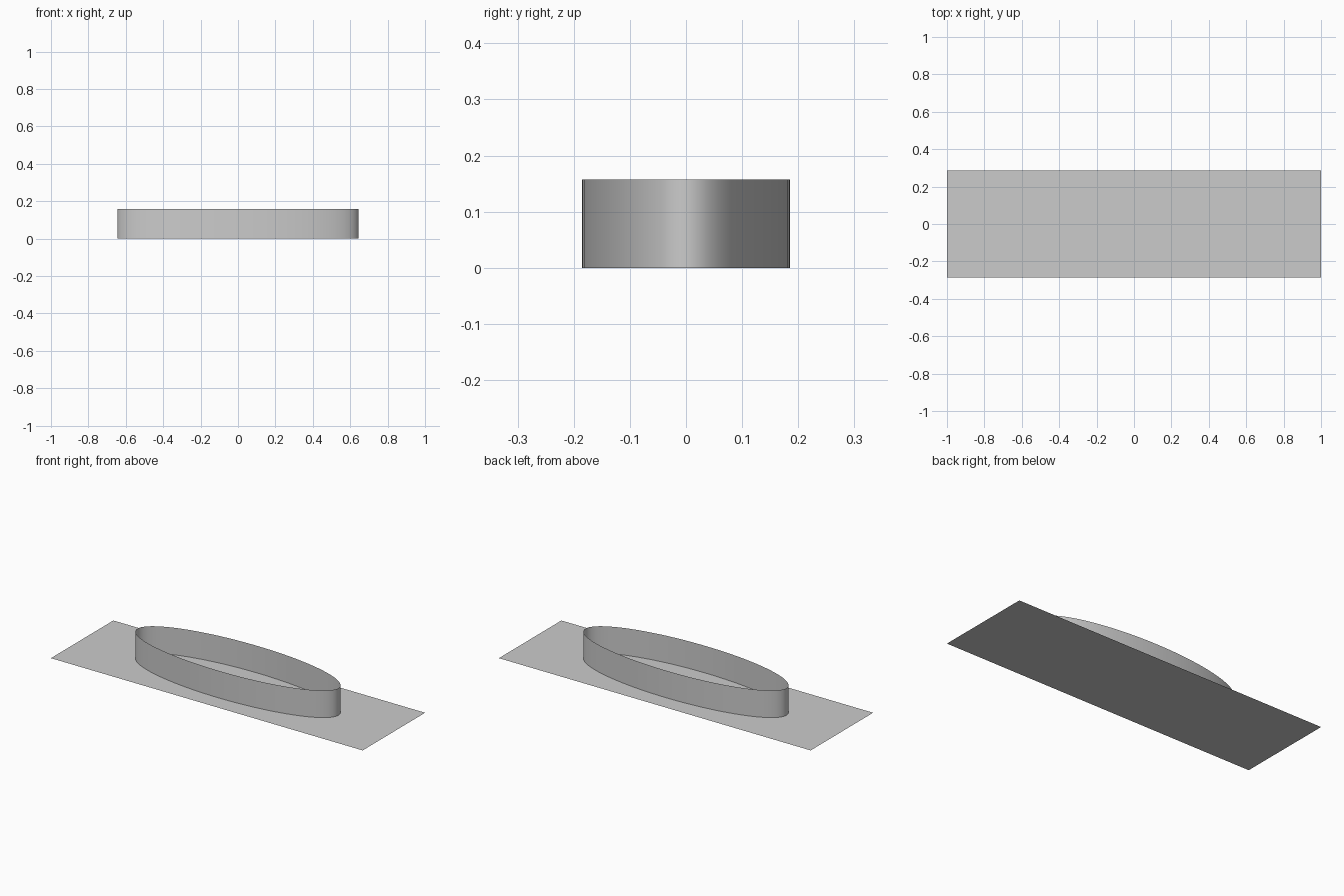
import bpy, bmesh
from mathutils import Matrix

if "Cube" in bpy.data.objects:
    bpy.data.objects.remove(bpy.data.objects["Cube"])


def make_object(name, bm):
    mesh = bpy.data.meshes.new(name)
    bm.to_mesh(mesh)
    bm.free()
    obj = bpy.data.objects.new(name, mesh)
    bpy.context.collection.objects.link(obj)
    return obj


# flat rectangular base sheet
bm = bmesh.new()
bmesh.ops.create_grid(bm, x_segments=1, y_segments=1, size=1.0,
                      matrix=Matrix.Diagonal((1.0, 0.286, 1.0, 1.0)))
make_object("base_sheet", bm)

# thin oval wall, open at top and bottom
HEIGHT = 0.157
bm = bmesh.new()
bmesh.ops.create_cone(bm, cap_ends=False, segments=128,
                      radius1=1.0, radius2=1.0, depth=HEIGHT)
bmesh.ops.transform(bm, verts=bm.verts, matrix=Matrix.Translation((0, 0, HEIGHT / 2))
                    @ Matrix.Diagonal((0.645, 0.185, 1.0, 1.0)))
for f in bm.faces:
    f.smooth = True
make_object("oval_wall", bm)
